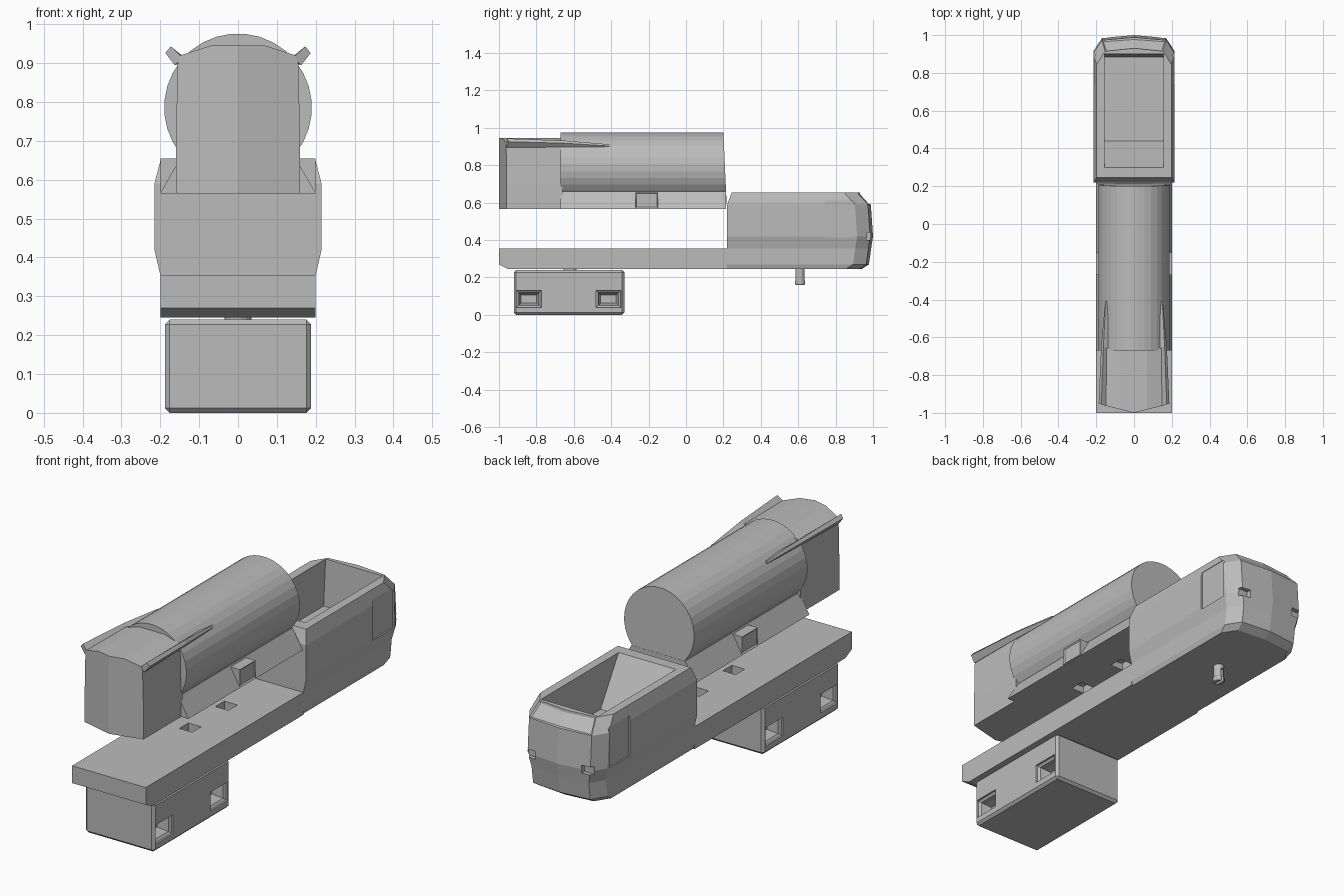
import bpy, bmesh, math

if "Cube" in bpy.data.objects:
    bpy.data.objects.remove(bpy.data.objects["Cube"])

grey = bpy.data.materials.new("plain grey")
grey.diffuse_color = (0.5, 0.5, 0.5, 1)
grey.use_nodes = True
grey.node_tree.nodes["Principled BSDF"].inputs["Base Color"].default_value = grey.diffuse_color


def finish(name, bm):
    bmesh.ops.recalc_face_normals(bm, faces=bm.faces)
    me = bpy.data.meshes.new(name)
    bm.to_mesh(me)
    bm.free()
    ob = bpy.data.objects.new(name, me)
    bpy.context.collection.objects.link(ob)
    me.materials.append(grey)
    return ob


def loft_bm(rings, caps=True):
    bm = bmesh.new()
    vs = [[bm.verts.new(p) for p in r] for r in rings]
    n = len(rings[0])
    for a, b in zip(vs, vs[1:]):
        for i in range(n):
            j = (i + 1) % n
            bm.faces.new((a[i], a[j], b[j], b[i]))
    if caps:
        bm.faces.new(vs[0])
        bm.faces.new(vs[-1])
    return bm


def loft(name, rings):
    return finish(name, loft_bm(rings))


def prism(name, yz, w):
    """Side profile (y, z) extruded across x from -w to w."""
    return loft(name, [[(s * w, y, z) for y, z in yz] for s in (-1, 1)])


def box(name, x0, x1, y0, y1, z0, z1):
    return loft(name, [[(x0, y0, z), (x1, y0, z), (x1, y1, z), (x0, y1, z)]
                       for z in (z0, z1)])


def apply(ob, mod):
    bpy.context.view_layer.objects.active = ob
    bpy.ops.object.modifier_apply(modifier=mod.name)


def cut(ob, cutter):
    cutter.hide_render = True
    m = ob.modifiers.new("cut", 'BOOLEAN')
    m.operation = 'DIFFERENCE'
    m.solver = 'EXACT'
    m.object = cutter
    apply(ob, m)
    bpy.data.objects.remove(cutter)


def mirror(ob):
    m = ob.modifiers.new("mirror", 'MIRROR')
    m.use_clip = True
    apply(ob, m)


def bevel(ob, w):
    m = ob.modifiers.new("bevel", 'BEVEL')
    m.width = w
    m.segments = 1
    apply(ob, m)


def circle(r, n):
    return [(r * math.cos(2 * math.pi * (i + .5) / n), r * math.sin(2 * math.pi * (i + .5) / n))
            for i in range(n)]


# flat bed with two square sockets
bed = prism("flat_bed", [(-1, .27), (-.95, .245), (.22, .245), (.22, .355), (-1, .355)], .2)
for y in (-.37, -.09):
    cut(bed, box("socket", -.035, .035, y - .035, y + .035, .28, .4))

# cab: horizontal outlines stacked up (z, half width, nose y, rear y)
levels = [(.245, .192, .94, .22), (.27, .2, .978, .22), (.355, .2, .99, .22),
          (.42, .215, 1.0, .22), (.59, .215, .988, .22), (.635, .206, .951, .224),
          (.655, .198, .93, .245)]
del levels[5]
rings = []
for z, w, f, r in levels:
    half = [(w, f - .085), (w - .045, f - .015)]
    rings.append([(-w, r, z), (w, r, z)] + [(x, y, z) for x, y in half] + [(0, f, z)]
                 + [(-x, y, z) for x, y in reversed(half)])
bm = loft_bm(rings)
bmesh.ops.recalc_face_normals(bm, faces=bm.faces)
# windscreen: inset of the two sloping nose faces
screen = [f for f in bm.faces if f.calc_center_median().z > .6
          and f.calc_center_median().y > .9 and abs(f.calc_center_median().x) < .12
          and f.normal.y > .3]
bmesh.ops.inset_region(bm, faces=screen, thickness=.01, depth=-.006)
cab = finish("cab", bm)
# open interior with sloping rear panel
cut(cab, prism("interior", [(.27, .7), (.3, .655), (.44, .43), (.885, .43), (.9, .655), (.9, .7)], .155))
for s in (-1, 1):
    a, b = sorted((s * .207, s * .3))
    cut(cab, box("side_window", a, b, .74, .9, .415, .612))
    a, b = sorted((s * .125, s * .18))
    cut(cab, box("headlight", a, b, .964, 1.1, .40, .44))

# lower box with tapered pockets on both sides
lower = box("lower_box", -.188, .188, -.92, -.33, .003, .24)
bevel(lower, .012)
for s in (-1, 1):
    for y in (-.84, -.415):
        steps = [(.2, .068, .047), (.18, .066, .045), (.172, .054, .034),
                 (.15, .05, .03), (.12, .042, .022)]
        rings = [[(s * x, y + i * w, .085 + j * h)
                  for i, j in ((-1, -1), (1, -1), (1, 1), (-1, 1))] for x, w, h in steps]
        cut(lower, loft("pocket", rings))
for v in lower.data.vertices:
    v.co.z = max(0, v.co.z - .003) if v.co.z < .02 else v.co.z

# pivot between box and bed
loft("pivot", [[(x, y - .62, z) for x, y in circle(.035, 16)] for z in (.23, .25)])

# split locating pin under the cab
pin = loft("locating_pin", [[(x, y + .61, z) for x, y in circle(r, 16)]
                            for z, r in ((.16, .024), (.166, .028), (.18, .028),
                                         (.185, .025), (.25, .025))])
cut(pin, box("slot", -.006, .006, .5, .7, .1, .225))

# tank, with a slightly raked rear end
prof = circle(.19, 32)
loft("tank", [[(x, -.67, .786 + z) for x, z in prof],
              [(x, .2 + (.19 - z) * .045, .786 + z) for x, z in prof]])

# saddle under the tank with matching sockets
sad = [(-.2, .565), (.2, .565), (.146, .66), (-.146, .66)]
saddle = loft("saddle", [[(x, y, z) for x, z in sad] for y in (-.67, .215)])
for y in (-.37, -.09):
    cut(saddle, box("socket", -.035, .035, y - .035, y + .035, .5, .63))

# front hood with a pointed nose, mirrored about the middle
sec = [(0, .565), (.16, .565), (.16, .7), (.155, .9), (.148, .92), (.07, .945), (0, .946)]
hood = loft("hood", [[(x, -1 + .25 * x, z) for x, z in sec], [(x, -.66, z) for x, z in sec]])
bm = bmesh.new()
bm.from_mesh(hood.data)
bmesh.ops.delete(bm, geom=[f for f in bm.faces if all(abs(v.co.x) < 1e-5 for v in f.verts)],
                 context='FACES')
bm.to_mesh(hood.data)
bm.free()
mirror(hood)

# fins running back from the hood along the tank
fin = loft("side_fins", [
    [(.14, -.965, .912), (.163, -.955, .895), (.187, -.95, .926), (.173, -.955, .943)],
    [(.13, -.65, .908), (.158, -.65, .897), (.174, -.65, .918), (.162, -.65, .932)],
    [(.12, -.41, .905), (.15, -.41, .897), (.153, -.41, .903), (.15, -.41, .912)]])
mirror(fin)

# small boxes on the saddle sides, with a shallow recessed face
bm = bmesh.new()
bmesh.ops.create_cube(bm, size=1)
for v in bm.verts:
    v.co = (.15 + v.co.x * .1, -.21 + v.co.y * .12, .612 + v.co.z * .084)
face = [f for f in bm.faces if f.calc_center_median().x > .19]
bmesh.ops.inset_region(bm, faces=face, thickness=.008, depth=-.004)
mirror(finish("side_boxes", bm))
